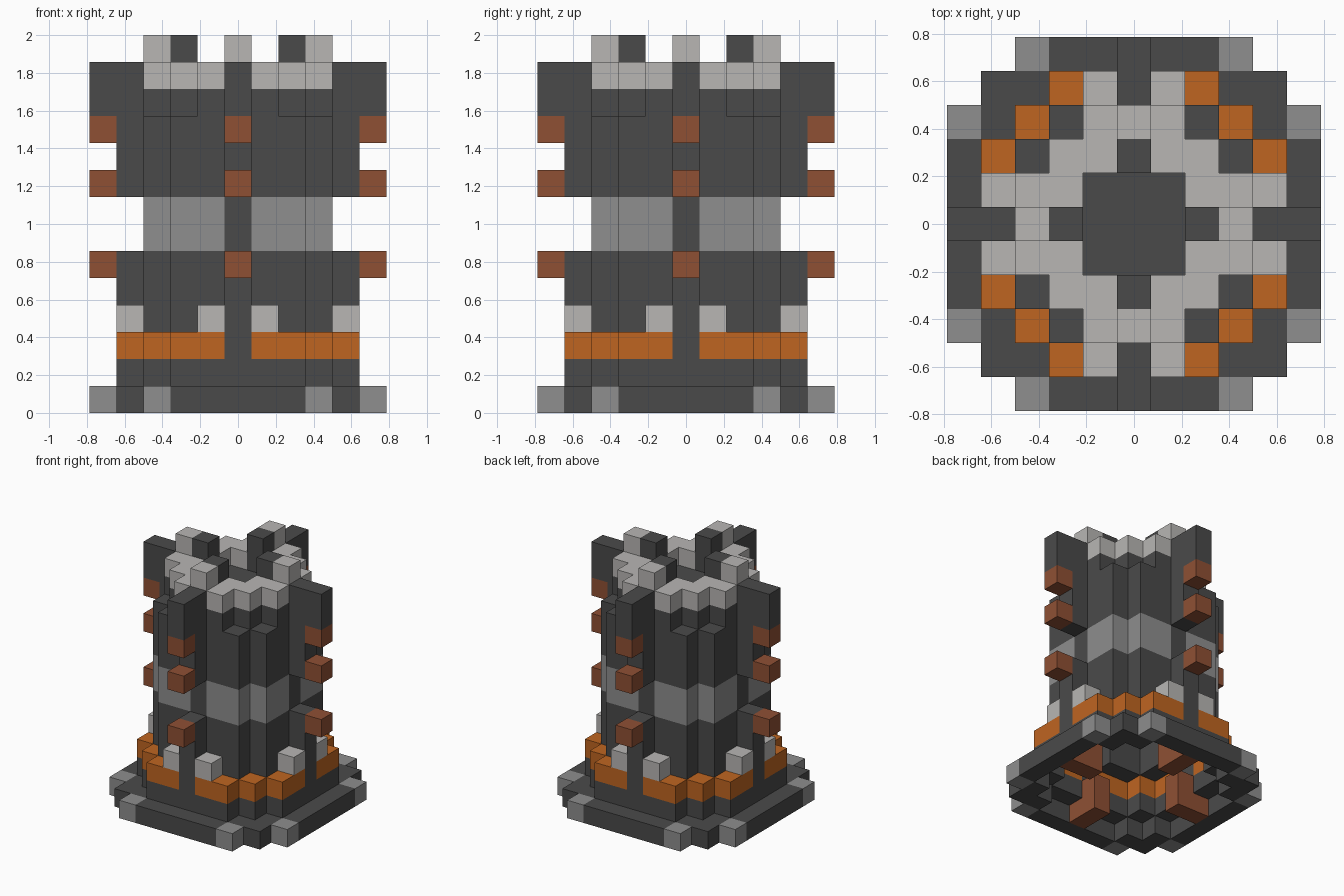
import bpy
import bmesh

if "Cube" in bpy.data.objects:
    bpy.data.objects.remove(bpy.data.objects["Cube"], do_unlink=True)

U = 2 / 14  # edge length of one block


def make_material(name, r, g, b):
    """Flat material from display values, stored as linear."""
    colour = [((c / 255 + 0.055) / 1.055) ** 2.4 for c in (r, g, b)] + [1.0]
    mat = bpy.data.materials.new(name)
    mat.use_nodes = True
    mat.diffuse_color = colour
    mat.node_tree.nodes["Principled BSDF"].inputs["Base Color"].default_value = colour
    return mat


DARK = make_material("dark stone", 74, 74, 74)
GREY = make_material("grey stone", 142, 142, 142)
LIGHT = make_material("light stone", 184, 182, 180)
ORANGE = make_material("orange trim", 191, 101, 33)
BROWN = make_material("brown wood", 143, 80, 52)


def mirrored(cells):
    """Repeat plan cells across both axes and both diagonals."""
    return {(sx * a, sy * b)
            for i, j in cells for a, b in ((i, j), (j, i))
            for sx in (-1, 1) for sy in (-1, 1)}


def blocks(name, mat, cells, bottom, top):
    """Raise a mirrored block plan between two layers, skipping shared walls."""
    plan = mirrored(cells)
    bm = bmesh.new()

    def quad(*points):
        bm.faces.new([bm.verts.new([c * U for c in p]) for p in points])

    for i, j in plan:
        x0, x1, y0, y1 = i - 0.5, i + 0.5, j - 0.5, j + 0.5
        corners = [(x0, y0), (x1, y0), (x1, y1), (x0, y1)]
        quad(*[(x, y, top) for x, y in corners])
        quad(*[(x, y, bottom) for x, y in reversed(corners)])
        for k, (dx, dy) in enumerate(((0, -1), (1, 0), (0, 1), (-1, 0))):
            if (i + dx, j + dy) not in plan:
                a, b = corners[k], corners[(k + 1) % 4]
                quad((*a, bottom), (*b, bottom), (*b, top), (*a, top))
    bmesh.ops.remove_doubles(bm, verts=bm.verts, dist=U / 100)
    mesh = bpy.data.meshes.new(name)
    bm.to_mesh(mesh)
    bm.free()
    mesh.materials.append(mat)
    obj = bpy.data.objects.new(name, mesh)
    bpy.context.collection.objects.link(obj)


# Plans, one eighth each
ring = [(1, 4), (2, 4), (3, 3)]
wall = [(1, 3), (2, 3)]
rib = [(0, 4)]
peg = [(0, 5)]

# Foot of the tower
blocks("base_ring", DARK, [(0, 5), (1, 5), (2, 5), (3, 4), (4, 4)], 0, 1)
blocks("base_corner_stones", GREY, [(3, 5)], 0, 1)
blocks("base_beams", BROWN, [(0, 4)], 0, 1)
blocks("base_posts", BROWN, [(0, 3)], 0, 2)
blocks("plinth", DARK, ring, 1, 2)
blocks("trim_band", ORANGE, ring, 2, 3)
blocks("trim_stones", LIGHT, [(1, 4)], 3, 4)

# Shaft
blocks("lower_wall", DARK, wall, 3, 6)
blocks("middle_band", GREY, wall, 6, 8)
blocks("middle_recess", DARK, [(0, 3)], 6, 8)
blocks("upper_wall", DARK, wall, 8, 11)

# Ribs on the four sides, with wooden pegs
blocks("lower_ribs", DARK, rib, 1, 6)
blocks("upper_ribs", DARK, rib, 8, 13)
blocks("rib_heads", DARK, peg, 11, 13)
for label, layer in (("low", 5), ("middle", 8), ("high", 10)):
    blocks(label + "_pegs", BROWN, peg, layer, layer + 1)

# Crown
deck = [(i, j) for i in range(3) for j in range(3)] + [(0, 3), (1, 3)]
blocks("deck", DARK, deck, 11, 12)
blocks("parapet", LIGHT, [(1, 2), (2, 2), (1, 3)], 12, 13)
blocks("outer_merlons", LIGHT, [(0, 3)], 12, 14)
blocks("inner_merlons", DARK, [(0, 2)], 12, 14)
